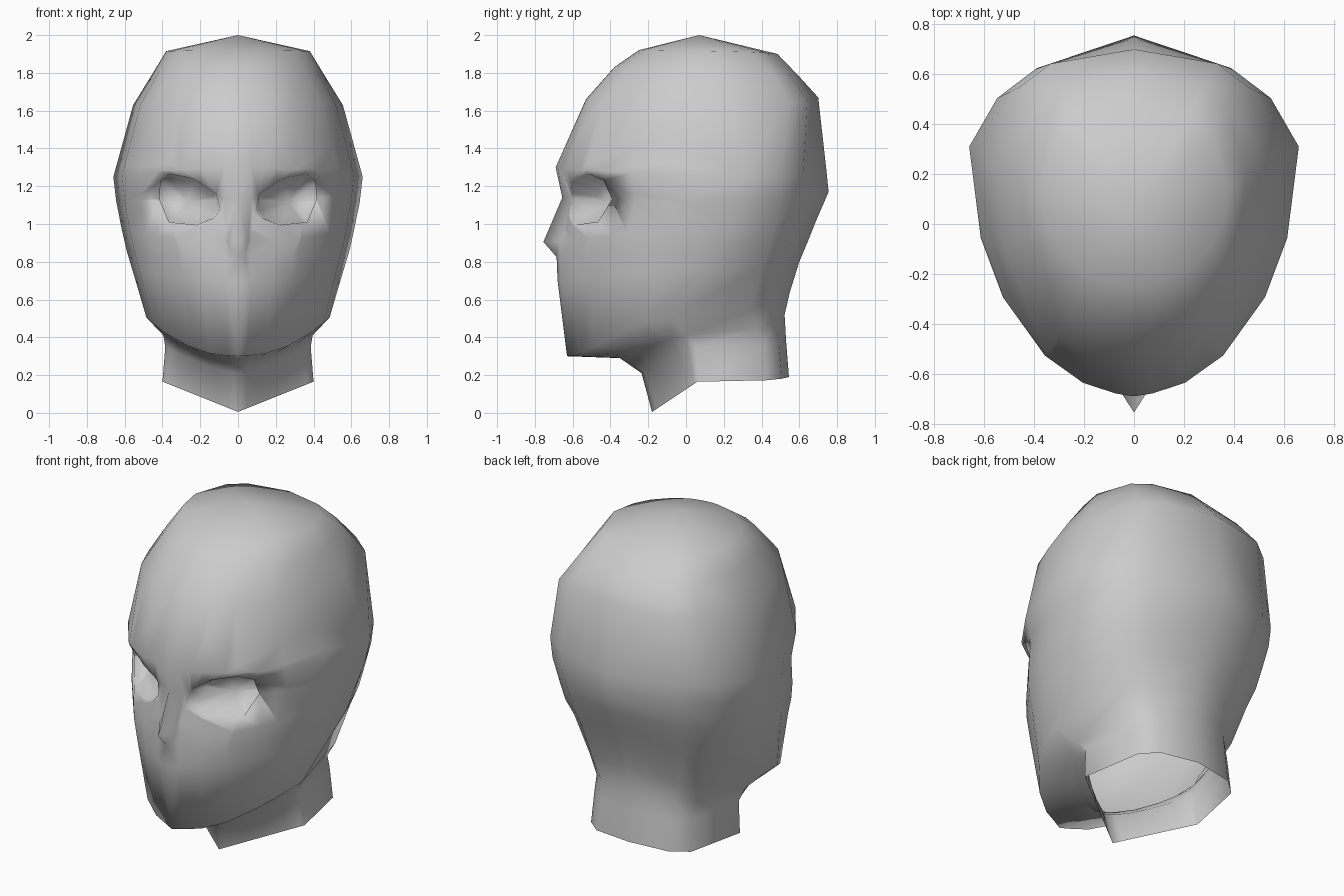
import bpy, bmesh
from mathutils import Vector

if "Cube" in bpy.data.objects:
    bpy.data.objects.remove(bpy.data.objects["Cube"], do_unlink=True)

# One plain material
grey = bpy.data.materials.new("light grey")
grey.use_nodes = True
grey.diffuse_color = (0.6, 0.6, 0.6, 1)
grey.node_tree.nodes["Principled BSDF"].inputs["Base Color"].default_value = (0.6, 0.6, 0.6, 1)

# Horizontal rings, neck to crown: front z, front y, midline y | side x, y, z |
# back y, z | rise power | front and back fullness (1 wedge, 2 round, 3 boxy)
RINGS = [
    (0.005, -0.18, -0.18, 0.40, 0.06, 0.165, 0.545, 0.19, 1.0, 1.0, 3.0),    # neck hem
    (0.21, -0.235, -0.235, 0.385, 0.05, 0.35, 0.53, 0.38, 1.4, 1.2, 3.0),    # throat
    (0.29, -0.35, -0.35, 0.395, 0.0, 0.41, 0.522, 0.52, 2.0, 1.5, 2.8),      # under chin
    (0.30, -0.61, -0.63, 0.485, -0.08, 0.505, 0.55, 0.64, 2.2, 1.65, 2.5),   # jaw line
    (0.70, -0.67, -0.68, 0.56, 0.11, 0.76, 0.60, 0.80, 2.0, 1.85, 2.1),      # mouth
    (0.825, -0.665, -0.685, 0.59, 0.19, 0.86, 0.65, 0.92, 2.0, 2.0, 2.0),    # nose base
    (0.905, -0.655, -0.755, 0.615, 0.22, 0.97, 0.69, 1.02, 2.0, 2.0, 1.9),   # nose tip
    (1.14, -0.62, -0.655, 0.645, 0.28, 1.12, 0.755, 1.17, 2.0, 2.0, 1.7),    # nose bridge
    (1.30, -0.685, -0.69, 0.66, 0.31, 1.25, 0.745, 1.27, 2.0, 2.0, 1.65),    # brow
    (1.66, -0.53, -0.53, 0.555, 0.23, 1.63, 0.70, 1.67, 2.0, 2.3, 2.5),      # forehead
    (1.83, -0.38, -0.38, 0.45, 0.19, 1.80, 0.60, 1.78, 2.0, 2.3, 2.5),
    (1.92, -0.25, -0.25, 0.38, 0.14, 1.915, 0.485, 1.90, 2.0, 2.0, 2.2),     # crown
]
FRONT = [0, 0.11, 0.31, 0.54, 0.795, 0.93, 1]   # share of half width
BACK = [0.83, 0.6, 0]
EYE = [(0.095, 1.075), (0.115, 1.16), (0.235, 1.24), (0.36, 1.265), (0.41, 1.23),
       (0.415, 1.13), (0.365, 1.01), (0.22, 0.995), (0.13, 1.03)]


def ring_points(zf, yf, mid, xs, ys, zs, yb, zb, power, front, back):
    """Half ring from the front midline round the side to the back midline."""
    pts = []
    for s in FRONT:
        y = mid if s == 0 else ys + (yf - ys) * (1 - s ** front) ** (1 / front)
        pts.append((xs * s, y, zf + (zs - zf) * s ** power))
    for s in BACK:
        pts.append((xs * s, ys + (yb - ys) * (1 - s ** back) ** (1 / back), zb + (zs - zb) * s * s))
    return pts


# Left half of the head
bm = bmesh.new()
rows = [[bm.verts.new(p) for p in ring_points(*r)] for r in RINGS]
for low, high in zip(rows, rows[1:]):
    for i in range(len(low) - 1):
        bm.faces.new((low[i], low[i + 1], high[i + 1], high[i]))
top = bm.verts.new((0, 0.07, 2.0))
for a, b in zip(rows[-1], rows[-1][1:]):
    bm.faces.new((a, b, top))

# Cut the eye opening one edge at a time, keeping the inner pieces, then remove them
centre = Vector((0.26, 0, 1.13))
inside = [f for f in bm.faces
          if f.calc_center_median().y < -0.1 and 0.8 < f.calc_center_median().z < 1.5]
for (x0, z0), (x1, z1) in zip(EYE, EYE[1:] + EYE[:1]):
    co = Vector((x0, 0, z0))
    no = Vector((z1 - z0, 0, x0 - x1))
    if no.dot(centre - co) > 0:
        no = -no
    geom = inside + list({e for f in inside for e in f.edges}) + list({v for f in inside for v in f.verts})
    cut = bmesh.ops.bisect_plane(bm, geom=geom, dist=1e-5, plane_co=co, plane_no=no)
    faces = {g for g in cut["geom"] if isinstance(g, bmesh.types.BMFace)} | set(inside)
    inside = [f for f in faces if f.is_valid and no.dot(f.calc_center_median() - co) < 0]
bmesh.ops.delete(bm, geom=inside, context='FACES')

# Eye socket: rim pushed inward, deeper at the top, closed by a sloping back
rim = [e for e in bm.edges if e.is_boundary
       and all(v.co.x > 0.05 and v.co.y < -0.3 and 0.95 < v.co.z < 1.3 for v in e.verts)]
new = bmesh.ops.extrude_edge_only(bm, edges=rim)["geom"]
inner = [g for g in new if isinstance(g, bmesh.types.BMVert)]
for v in inner:
    v.co = (0.265 + (v.co.x - 0.26) * 0.95,
            v.co.y + 0.07 + 0.4 * (v.co.z - 1.0),
            1.12 + (v.co.z - 1.13) * 0.9)
hub = bm.verts.new(sum((v.co for v in inner), Vector()) / len(inner))
for e in [g for g in new if isinstance(g, bmesh.types.BMEdge) and g.is_boundary]:
    bm.faces.new((e.verts[0], e.verts[1], hub))
bmesh.ops.recalc_face_normals(bm, faces=bm.faces)

mesh = bpy.data.meshes.new("head")
for f in bm.faces:
    f.smooth = True
bm.to_mesh(mesh)
bm.free()
mesh.materials.append(grey)
head = bpy.data.objects.new("head", mesh)
bpy.context.collection.objects.link(head)

# Right half
mirror = head.modifiers.new("mirror", 'MIRROR')
mirror.use_clip = True
mirror.merge_threshold = 0.001
